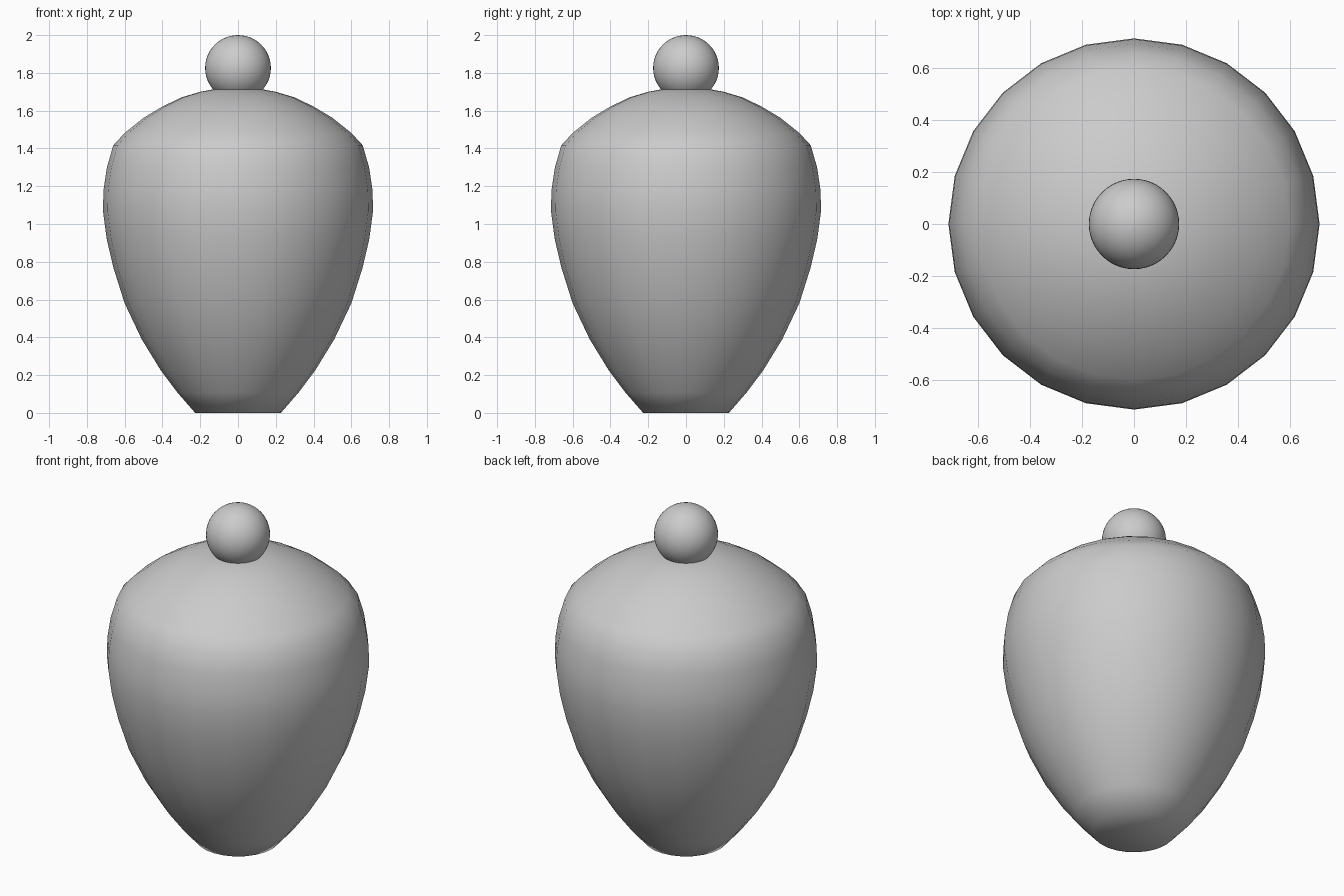
import bpy
import bmesh
import math

cube = bpy.data.objects.get("Cube")
if cube:
    bpy.data.objects.remove(cube, do_unlink=True)

# Single grey material
grey = bpy.data.materials.new("plain grey")
grey.use_nodes = True
colour = (0.6, 0.6, 0.6, 1.0)
grey.diffuse_color = colour
grey.node_tree.nodes["Principled BSDF"].inputs["Base Color"].default_value = colour


def finish(name, bm, angle):
    """Turn a bmesh into a smooth-shaded grey object."""
    bmesh.ops.recalc_face_normals(bm, faces=bm.faces)
    mesh = bpy.data.meshes.new(name)
    bm.to_mesh(mesh)
    bm.free()
    mesh.materials.append(grey)
    obj = bpy.data.objects.new(name, mesh)
    bpy.context.collection.objects.link(obj)
    bpy.ops.object.select_all(action="DESELECT")
    obj.select_set(True)
    bpy.context.view_layer.objects.active = obj
    bpy.ops.object.shade_smooth_by_angle(angle=math.radians(angle))
    return obj


def lathe(name, profile, sides, angle):
    """Revolve a (radius, height) profile and close both ends."""
    bm = bmesh.new()
    rings = []
    for r, z in profile:
        rings.append([bm.verts.new((r * math.cos(2 * math.pi * i / sides),
                                    r * math.sin(2 * math.pi * i / sides), z))
                      for i in range(sides)])
    for low, high in zip(rings, rings[1:]):
        for i in range(sides):
            j = (i + 1) % sides
            bm.faces.new((low[i], low[j], high[j], high[i]))
    bm.faces.new(rings[0][::-1])
    bm.faces.new(rings[-1])
    return finish(name, bm, angle)


# Tapering urn body with a domed shoulder
body_profile = [
    (0.227, 0.0), (0.32, 0.107), (0.41, 0.227), (0.51, 0.39), (0.60, 0.58),
    (0.66, 0.77), (0.695, 0.92), (0.715, 1.07), (0.712, 1.18), (0.694, 1.30),
    (0.66, 1.417), (0.60, 1.482), (0.50, 1.562), (0.40, 1.622),
    (0.30, 1.67), (0.20, 1.70), (0.13, 1.713),
]
lathe("urn_body", body_profile, 24, 50)

# Ball knob sunk into the top
bm = bmesh.new()
bmesh.ops.create_uvsphere(bm, u_segments=48, v_segments=24, radius=0.174)
bmesh.ops.translate(bm, verts=bm.verts, vec=(0, 0, 1.826))
finish("top_knob", bm, 60)
